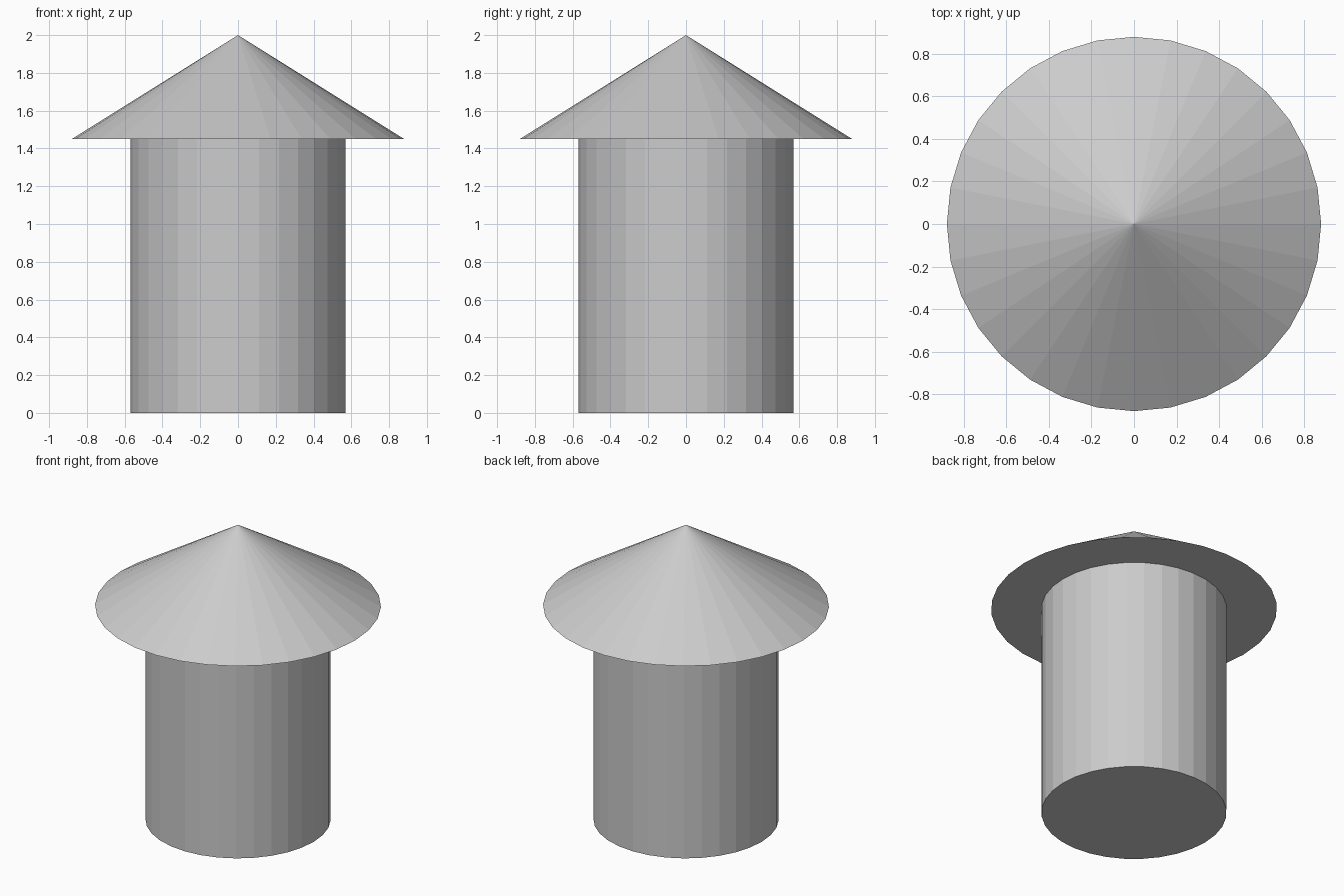
import bpy

if "Cube" in bpy.data.objects:
    bpy.data.objects.remove(bpy.data.objects["Cube"])

SIDES = 32
BODY_RADIUS, ROOF_RADIUS = 0.57, 0.88
EAVES, PEAK = 1.45, 2.0

# Round tower body
bpy.ops.mesh.primitive_cylinder_add(vertices=SIDES, radius=BODY_RADIUS,
                                    depth=EAVES, location=(0, 0, EAVES / 2))
bpy.context.object.name = "body"

# Overhanging conical roof with a flat underside
bpy.ops.mesh.primitive_cone_add(vertices=SIDES, radius1=ROOF_RADIUS, radius2=0,
                                depth=PEAK - EAVES,
                                location=(0, 0, (EAVES + PEAK) / 2))
bpy.context.object.name = "roof"
